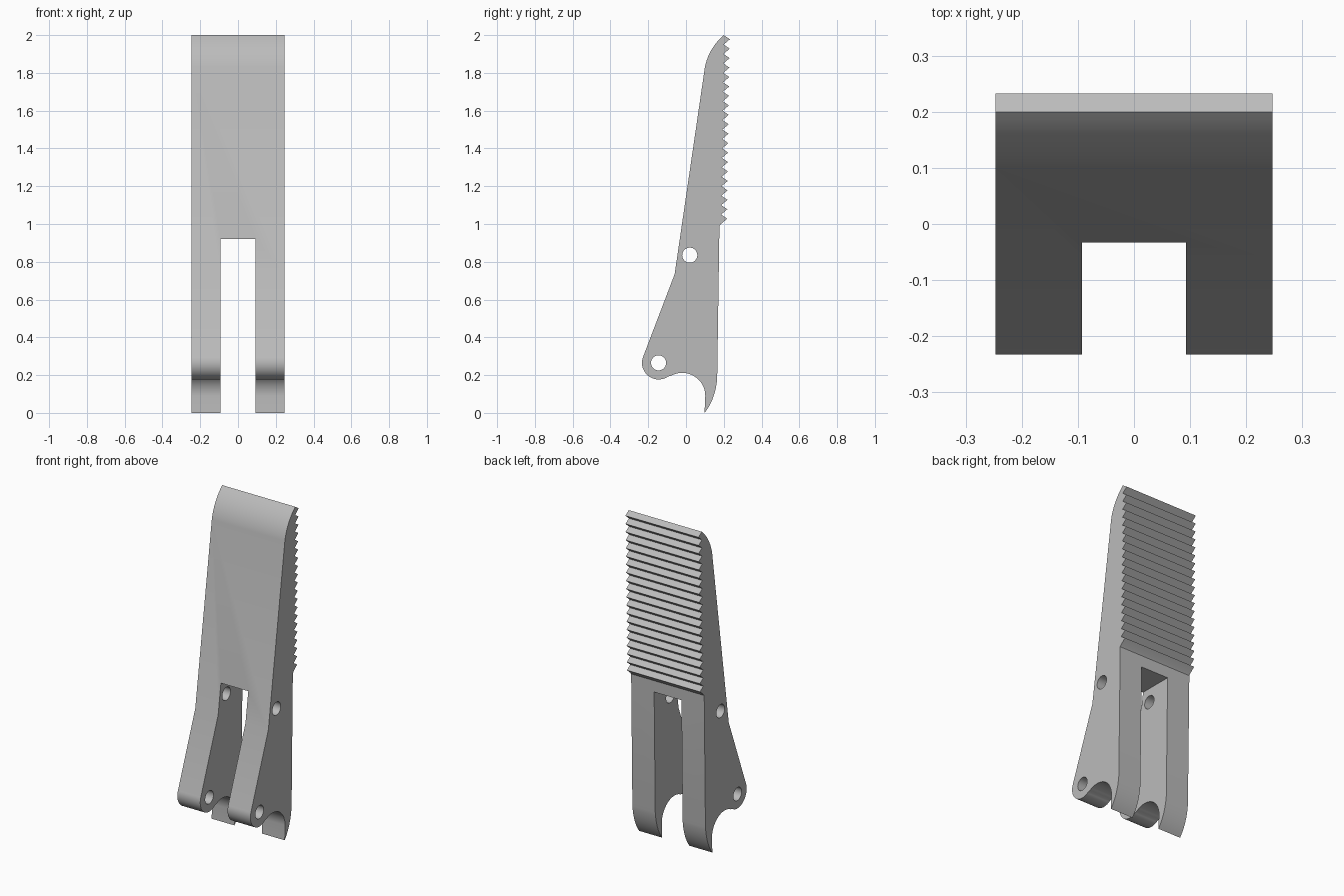
import bpy, bmesh
from math import radians, sin, cos
from mathutils import Vector, Matrix

cube = bpy.data.objects.get("Cube")
if cube:
    bpy.data.objects.remove(cube, do_unlink=True)

HALF_WIDTH = 0.247
TEETH = 20


def arc(center, radius, start, end, steps):
    angles = [radians(start + (end - start) * i / steps) for i in range(steps + 1)]
    return [(center[0] + radius * cos(a), center[1] + radius * sin(a)) for a in angles]


def bend(a, b, c, steps=10):
    a, b, c = Vector(a), Vector(b), Vector(c)
    ts = [i / steps for i in range(steps + 1)]
    return [tuple(a * (1 - t) ** 2 + b * 2 * t * (1 - t) + c * t * t) for t in ts]


def finish(name, bm):
    bmesh.ops.recalc_face_normals(bm, faces=bm.faces)
    mesh = bpy.data.meshes.new(name)
    bm.to_mesh(mesh)
    bm.free()
    obj = bpy.data.objects.new(name, mesh)
    bpy.context.collection.objects.link(obj)
    return obj


def cut(target, cutter):
    cutter.hide_render = True
    cutter.hide_set(True)
    mod = target.modifiers.new(cutter.name, "BOOLEAN")
    mod.operation, mod.solver, mod.object = "DIFFERENCE", "EXACT", cutter


# Side outline as (y, z): nose, front edge, pivot lobe, hook and back
outline = bend((0.2, 2.0), (0.12, 1.93), (0.1, 1.83))
outline += [(-0.06, 0.735)]
outline += arc((-0.145, 0.265), 0.088, 160, 305.5, 24)
outline += arc((-0.02, 0.09), 0.122, 125.5, 0, 20)[1:]
outline += bend((0.098, 0), (0.155, 0.07), (0.165, 0.18))
outline += [(0.177, 0.99)]

# Saw teeth up the back
for i in range(TEETH):
    t = i / TEETH
    z, root = 1.0 + t, 0.185 + 0.015 * t
    outline += [(root, z), (root + 0.033, z + 0.028)]

bm = bmesh.new()
side = bm.faces.new([bm.verts.new((-HALF_WIDTH, y, z)) for y, z in outline])
new = bmesh.ops.extrude_face_region(bm, geom=[side])["geom"]
bmesh.ops.translate(bm, vec=(2 * HALF_WIDTH, 0, 0),
                    verts=[v for v in new if isinstance(v, bmesh.types.BMVert)])
lever = finish("toothed_lever", bm)

# Slot between the two legs
bm = bmesh.new()
bmesh.ops.create_cube(bm, size=1, matrix=Matrix.Translation((0, 0, 0.41))
                      @ Matrix.Diagonal((0.185, 1, 1.02, 1)))
cut(lever, finish("slot_cutter", bm))

# Pin holes through both legs
for name, y, z in (("upper_pin_cutter", 0.02, 0.835), ("lower_pin_cutter", -0.145, 0.265)):
    bm = bmesh.new()
    bmesh.ops.create_cone(bm, cap_ends=True, segments=32, radius1=0.04, radius2=0.04, depth=1,
                          matrix=Matrix.Translation((0, y, z)) @ Matrix.Rotation(radians(90), 4, "Y"))
    cut(lever, finish(name, bm))

# Plain grey metal
color = (0.5, 0.5, 0.5, 1)
metal = bpy.data.materials.new("grey_metal")
metal.use_nodes = True
metal.diffuse_color = color
metal.node_tree.nodes["Principled BSDF"].inputs["Base Color"].default_value = color
lever.data.materials.append(metal)

# Apply the cuts, then smooth the curved walls
bpy.ops.object.select_all(action="DESELECT")
lever.select_set(True)
bpy.context.view_layer.objects.active = lever
for mod in list(lever.modifiers):
    bpy.ops.object.modifier_apply(modifier=mod.name)
bpy.ops.object.shade_smooth_by_angle(angle=radians(30))
